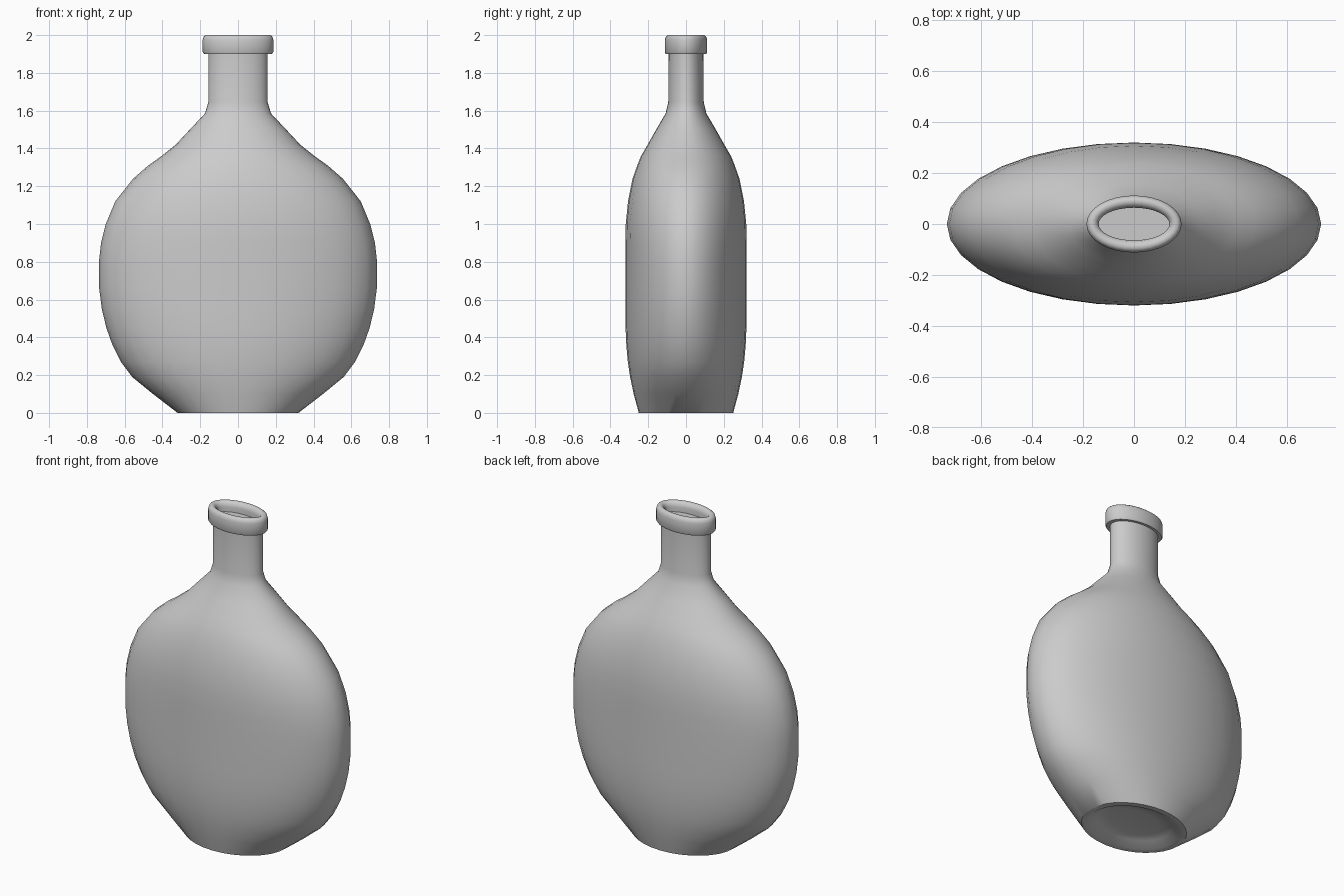
import bpy, bmesh, math

SEG = 32


def loft(name, rings, angle=40):
    """Loft elliptical rings (z, half width x, half depth y), capped at both ends."""
    bm = bmesh.new()
    loops = []
    for z, rx, ry in rings:
        loops.append([bm.verts.new((rx * math.cos(2 * math.pi * i / SEG),
                                    ry * math.sin(2 * math.pi * i / SEG), z))
                      for i in range(SEG)])
    for a, b in zip(loops, loops[1:]):
        for i in range(SEG):
            j = (i + 1) % SEG
            bm.faces.new((a[i], a[j], b[j], b[i]))
    bm.faces.new(loops[0][::-1])
    bm.faces.new(loops[-1])
    bmesh.ops.recalc_face_normals(bm, faces=bm.faces)
    me = bpy.data.meshes.new(name)
    bm.to_mesh(me)
    bm.free()
    ob = bpy.data.objects.new(name, me)
    bpy.context.collection.objects.link(ob)
    bpy.ops.object.select_all(action='DESELECT')
    ob.select_set(True)
    bpy.context.view_layer.objects.active = ob
    bpy.ops.object.shade_smooth_by_angle(angle=math.radians(angle))
    return ob


# flattened flask body with shallow hollow under the base, shoulder and neck
loft("bottle_body", [
    (0.04, 0.16, 0.11), (0.03, 0.23, 0.17), (0.0, 0.28, 0.215),
    (0.0, 0.32, 0.25), (0.10, 0.45, 0.277), (0.19, 0.56, 0.296),
    (0.27, 0.62, 0.308), (0.36, 0.665, 0.316), (0.45, 0.697, 0.32),
    (0.55, 0.721, 0.32), (0.66, 0.735, 0.32), (0.81, 0.735, 0.32),
    (0.90, 0.725, 0.32), (1.00, 0.70, 0.319), (1.12, 0.65, 0.307),
    (1.24, 0.555, 0.283), (1.31, 0.475, 0.258), (1.36, 0.405, 0.238),
    (1.42, 0.33, 0.203), (1.50, 0.255, 0.158), (1.585, 0.175, 0.108),
    (1.645, 0.157, 0.094), (1.92, 0.157, 0.092)])

# rounded lip with recessed mouth
loft("bottle_lip", [
    (1.90, 0.15, 0.085), (1.90, 0.180, 0.107), (1.91, 0.187, 0.112),
    (1.975, 0.187, 0.112), (1.992, 0.182, 0.107), (2.0, 0.172, 0.097),
    (2.0, 0.158, 0.083), (1.99, 0.144, 0.069), (1.97, 0.139, 0.064),
    (1.94, 0.139, 0.064)], 50)
